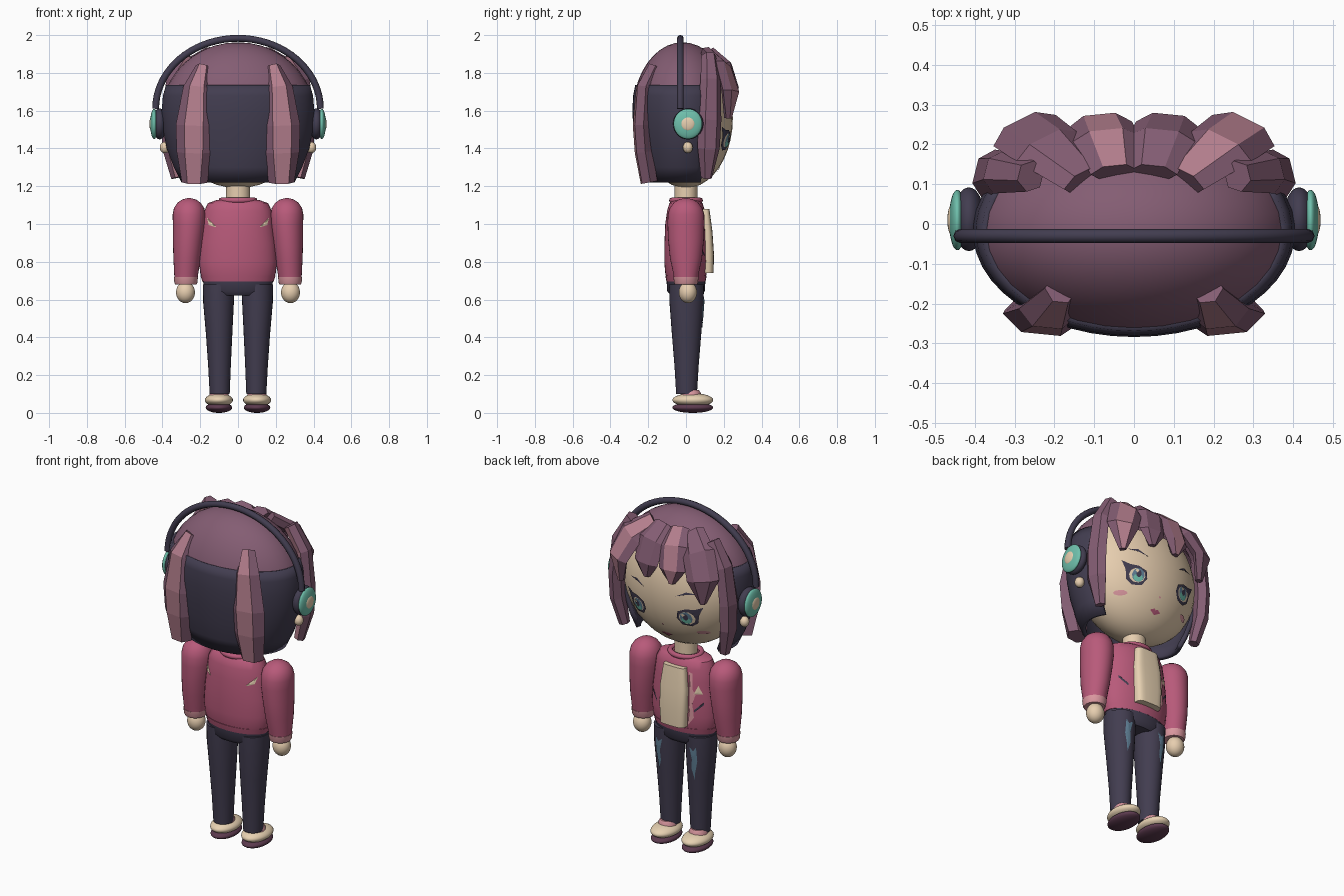
import bpy, bmesh, math
from mathutils import Vector, Matrix

cube = bpy.data.objects.get("Cube")
if cube:
    bpy.data.objects.remove(cube, do_unlink=True)


def material(name, hex_code):
    rgb = [int(hex_code[i:i + 2], 16) / 255 for i in (0, 2, 4)]
    col = [((c + 0.055) / 1.055) ** 2.4 for c in rgb] + [1]
    m = bpy.data.materials.new(name)
    m.use_nodes = True
    m.diffuse_color = col
    m.node_tree.nodes["Principled BSDF"].inputs["Base Color"].default_value = col
    return m


PLUM = material("plum hair", "845D73")
ROSE = material("rose highlight", "B57F8E")
NAVY = material("dark navy", "423D50")
SKIN = material("skin", "E8CFB0")
JACKET = material("berry jacket", "B85A7A")
PINK = material("light pink", "DB98A0")
TEAL = material("teal", "6FC0AC")
SLATE = material("slate blue", "5F7F95")
SOLE = material("sole plum", "5C3A4E")
CREAM = material("cream", "EBD5B5")


def finish(name, bm, mats, smooth=True, recalc=True):
    if recalc:
        bmesh.ops.recalc_face_normals(bm, faces=bm.faces[:])
    me = bpy.data.meshes.new(name)
    bm.to_mesh(me)
    bm.free()
    ob = bpy.data.objects.new(name, me)
    bpy.context.collection.objects.link(ob)
    for m in mats:
        me.materials.append(m)
    if smooth:
        bpy.ops.object.select_all(action='DESELECT')
        ob.select_set(True)
        bpy.context.view_layer.objects.active = ob
        bpy.ops.object.shade_smooth_by_angle(angle=math.radians(40))
    return ob


def skin_rings(bm, rings, close=True):
    for a, b in zip(rings, rings[1:]):
        n = len(a)
        for i in range(n if close else n - 1):
            j = (i + 1) % n
            bm.faces.new((a[i], a[j], b[j], b[i]))


def loft(name, profile, mat, cx=0, cy=0, n=28, power=1.0):
    """Stack of horizontal rings: (z, half width, half depth, x shift)."""
    bm = bmesh.new()
    rings = []
    for z, rx, ry, dx in profile:
        ring = []
        for i in range(n):
            a = math.tau * i / n
            c, s = (math.copysign(abs(v) ** power, v) for v in (math.cos(a), math.sin(a)))
            ring.append(bm.verts.new((cx + dx + rx * c, cy + ry * s, z)))
        rings.append(ring)
    skin_rings(bm, rings)
    bm.faces.new(rings[0])
    bm.faces.new(rings[-1])
    finish(name, bm, [mat])


def ball(name, centre, radii, mat, cut=None):
    bm = bmesh.new()
    mtx = Matrix.Translation(centre) @ Matrix.Diagonal((*radii, 1))
    bmesh.ops.create_uvsphere(bm, u_segments=32, v_segments=20, radius=1, matrix=mtx)
    if cut:
        bmesh.ops.bisect_plane(bm, geom=bm.verts[:] + bm.edges[:] + bm.faces[:],
                               plane_co=(0, 0, cut), plane_no=(0, 0, -1), clear_outer=True)
    finish(name, bm, [mat])


def tube(name, pts, radius, mat, cyclic=False):
    cu = bpy.data.curves.new(name, 'CURVE')
    cu.dimensions = '3D'
    cu.bevel_depth, cu.bevel_resolution, cu.use_fill_caps = radius, 2, True
    sp = cu.splines.new('POLY')
    sp.points.add(len(pts) - 1)
    for p, co in zip(sp.points, pts):
        p.co = (*co, 1)
    sp.use_cyclic_u, sp.use_smooth = cyclic, True
    cu.materials.append(mat)
    bpy.context.collection.objects.link(bpy.data.objects.new(name, cu))


def strand(name, path, side, normal, depth, streak=None):
    """Faceted hair lock along (x, y, z, half width) points; one facet may be rose."""
    bm = bmesh.new()
    pts = [Vector((p[0] * side, p[1], p[2])) for p in path]
    normal = Vector((normal[0] * side, normal[1], 0)).normalized()
    rings = []
    for k, p in enumerate(pts):
        t = (pts[min(k + 1, len(pts) - 1)] - pts[max(k - 1, 0)]).normalized()
        wide = t.cross(normal).normalized() * side
        out = (normal - t * normal.dot(t)).normalized()
        w = path[k][3]
        d = min(depth, w)
        rings.append([bm.verts.new(p + wide * w * math.cos(math.tau * i / 6)
                                   + out * d * math.sin(math.tau * i / 6)) for i in range(6)])
    skin_rings(bm, rings)
    if streak is not None:
        for f in list(bm.faces)[streak::6]:
            f.material_index = 1
    bm.faces.new(rings[0])
    bm.faces.new(rings[-1])
    finish(name, bm, [PLUM, ROSE], smooth=False)


def decal(name, pts, surface, mat, lift=0.004, facing=1):
    """Thin painted patch draped over a surface y(x, z)."""
    bm = bmesh.new()
    mx = sum(p[0] for p in pts) / len(pts)
    mz = sum(p[1] for p in pts) / len(pts)

    def vert(x, z):
        return bm.verts.new((x, surface(x, z) + lift * facing, z))
    mid = vert(mx, mz)
    inner = [vert((mx + x) / 2, (mz + z) / 2) for x, z in pts]
    outer = [vert(x, z) for x, z in pts]
    skin_rings(bm, [inner, outer])
    for i in range(len(pts)):
        bm.faces.new((mid, inner[i], inner[(i + 1) % len(pts)]))
    bm.normal_update()
    bmesh.ops.reverse_faces(bm, faces=[f for f in bm.faces if f.normal.y * facing < 0])
    finish(name, bm, [mat], smooth=False, recalc=False)


def oval(cx, cz, rx, rz, n=10):
    return [(cx + rx * math.cos(math.tau * i / n), cz + rz * math.sin(math.tau * i / n)) for i in range(n)]


def profile_surface(profile, cx=0, cy=0, facing=1):
    def y(x, z):
        for a, b in zip(profile, profile[1:]):
            if a[0] <= z <= b[0]:
                t = (z - a[0]) / (b[0] - a[0])
                rx, ry, dx = (a[k] + (b[k] - a[k]) * t for k in (1, 2, 3))
                return cy + facing * ry * math.sqrt(max(0, 1 - ((x - cx - dx) / rx) ** 2))
        return cy
    return y


# Head and neck
ball("head", (0, 0, 1.56), (0.37, 0.248, 0.37), SKIN)
loft("neck", [(1.08, .065, .06, 0), (1.24, .062, .06, 0)], SKIN)


def face(x, z):
    return 0.248 * math.sqrt(max(0, 1 - (x / .37) ** 2 - ((z - 1.56) / .37) ** 2))


# Face details
EYE = [(-.055, -.01), (-.045, .032), (0, .052), (.045, .053), (.09, .07),
       (.066, .02), (.056, -.03), (.02, -.056), (-.03, -.05)]
for s, tag in ((1, "left"), (-1, "right")):
    ex, ez = .155 * s, 1.445
    decal(tag + "_eye_outline", [(ex + u * s, ez + v) for u, v in EYE], face, NAVY, .006)
    decal(tag + "_eye_white", oval(ex + .004 * s, ez - .003, .044, .04), face, CREAM, .009)
    decal(tag + "_iris", oval(ex, ez - .002, .034, .038), face, SLATE, .011)
    decal(tag + "_iris_glow", oval(ex, ez - .018, .026, .02), face, TEAL, .013)
    decal(tag + "_pupil", oval(ex, ez + .004, .014, .02), face, NAVY, .015)
    decal(tag + "_eye_glint", oval(ex + .012, ez + .018, .011, .011, 4), face, CREAM, .017)
    decal(tag + "_brow", [(.10 * s, 1.565), (.16 * s, 1.597), (.215 * s, 1.59), (.16 * s, 1.583)], face, NAVY)
    decal(tag + "_blush", oval(.215 * s, 1.345, .032, .013), face, PINK)
decal("nose", oval(0, 1.365, .008, .006, 6), face, PINK)
decal("mouth", [(-.035, 1.295), (-.01, 1.306), (0, 1.30), (.01, 1.306), (.035, 1.295), (0, 1.278)], face, JACKET)

# Hair cap and back shell
ball("hair_cap", (0, -.018, 1.59), (.402, .264, .372), PLUM, cut=1.73)
shell_bm = bmesh.new()
shell = []
for z, rx, ry in ((1.22, .30, .212), (1.30, .34, .235), (1.40, .378, .25), (1.50, .398, .261),
                  (1.60, .405, .266), (1.68, .398, .262), (1.735, .382, .251)):
    shell.append([shell_bm.verts.new((rx * math.cos(a), -.018 + ry * math.sin(a), z))
                  for a in (math.radians(-207 + 234 * i / 30) for i in range(31))])
skin_rings(shell_bm, shell, close=False)
thick = finish("hair_back", shell_bm, [NAVY], recalc=False).modifiers.new("thickness", 'SOLIDIFY')
thick.thickness, thick.offset = .025, -1

# Hair locks
BACK = [(.185, -.165, 1.83, .04), (.215, -.22, 1.72, .075), (.23, -.235, 1.52, .1),
        (.23, -.225, 1.38, .095), (.23, -.195, 1.22, .068)]
TEMPLE = [(.26, .12, 1.89, .04), (.34, .13, 1.76, .055), (.365, .125, 1.55, .064),
          (.36, .12, 1.4, .06), (.325, .108, 1.245, .03)]
OUTER = [(.13, .11, 1.90, .06), (.22, .195, 1.83, .09), (.275, .235, 1.70, .088), (.265, .222, 1.56, .02)]
INNER = [(.05, .13, 1.91, .06), (.07, .215, 1.84, .085), (.085, .25, 1.72, .08), (.08, .245, 1.64, .02)]
for s, tag in ((1, "left"), (-1, "right")):
    strand(tag + "_back_lock", BACK, s, (.1, -1), .048, 1)
    strand(tag + "_temple_lock", TEMPLE, s, (1, .25), .04, 5)
    strand(tag + "_outer_bang", OUTER, s, (.5, 1), .035, 1 if s > 0 else None)
    strand(tag + "_inner_bang", INNER, s, (.1, 1), .03, 1 if s < 0 else None)

# Headphones and earrings
tube("headband", [(.436 * math.cos(a), -.03, 1.61 + .373 * math.sin(a))
                  for a in (math.pi * i / 36 for i in range(37))], .018, NAVY)
for s, tag in ((1, "left"), (-1, "right")):
    ball(tag + "_ear_pad", (.415 * s, .012, 1.53), (.04, .08, .082), NAVY)
    ball(tag + "_ear_cup", (.444 * s, .01, 1.53), (.021, .076, .08), TEAL)
    ball(tag + "_ear_button", (.459 * s, .01, 1.53), (.01, .037, .037), SKIN)
    ball(tag + "_earring", (.388 * s, .01, 1.405), (.026, .026, .03), SKIN)

# Jacket body
TORSO = [(.70, .186, .1, 0), (.74, .2, .11, 0), (.80, .207, .115, 0), (.90, .2, .114, 0), (1.0, .187, .11, 0),
         (1.07, .178, .1, 0), (1.11, .16, .088, 0), (1.128, .11, .07, 0)]
loft("jacket", TORSO, JACKET, n=36)
loft("jacket_hem", [(.695, .189, .103, 0), (.712, .194, .107, 0), (.728, .199, .11, 0)], JACKET)
tube("collar", [(.088 * math.cos(math.tau * i / 28), .075 * math.sin(math.tau * i / 28), 1.125)
                for i in range(28)], .015, JACKET, True)
loft("shirt_front", [(.74, .08, .052, 0), (.84, .086, .054, 0), (.96, .086, .046, 0), (1.08, .07, .03, 0)],
     CREAM, cy=.094, power=.5)

front = profile_surface(TORSO)
rear = profile_surface(TORSO, facing=-1)
decal("jacket_trim", [(-.085, .75), (-.085, 1.06), (-.105, 1.05), (-.11, .96), (-.125, .93),
                      (-.11, .88), (-.12, .80)], front, PINK)
decal("triangle_patch", [(-.115, .935), (-.16, .935), (-.137, .985)], front, CREAM)
for s, tag in ((1, "left"), (-1, "right")):
    decal(tag + "_jacket_bar", [(.12 * s, .83), (.165 * s, .875), (.165 * s, .89), (.12 * s, .845)], front, NAVY)
    decal(tag + "_back_slash", [(.165 * s, 1.035), (.115 * s, .985), (.125 * s, .985), (.155 * s, .995)],
          rear, CREAM, facing=-1)

# Hips
loft("hips", [(.622, .15, .08, 0), (.645, .178, .1, 0), (.705, .186, .103, 0)], NAVY, n=36)

# Limbs
ARM = [(.70, .06, .062, .017), (.74, .064, .068, .015), (.82, .072, .085, .011), (.92, .081, .095, .005),
       (1.0, .086, .098, 0), (1.05, .087, .097, 0), (1.085, .08, .086, 0), (1.112, .062, .066, 0),
       (1.13, .036, .038, 0), (1.137, .008, .008, 0)]
LEG = [(.10, .053, .055, -.004), (.25, .06, .064, -.003), (.42, .07, .078, -.001), (.58, .081, .09, .002),
       (.68, .083, .092, .002)]
TEAR = [(-.022, .62), (.004, .60), (.02, .625), (.024, .54), (.01, .47), (.006, .43), (-.01, .49), (-.006, .55)]
for s, tag in ((1, "left"), (-1, "right")):
    loft(tag + "_sleeve", [(z, a, b, d * s) for z, a, b, d in ARM], JACKET, cx=.259 * s)
    loft(tag + "_cuff", [(.68, .056, .058, 0), (.69, .061, .063, 0), (.72, .064, .067, 0)], PINK, cx=.276 * s)
    ball(tag + "_hand", (.278 * s, .01, .638), (.05, .048, .057), SKIN)
    leg = [(z, a, b, d * s) for z, a, b, d in LEG]
    loft(tag + "_leg", leg, NAVY, cx=.101 * s, cy=.003)
    decal(tag + "_leg_tear", [(.11 * s + u * s, z) for u, z in TEAR],
          profile_surface(leg, .101 * s, .003), SLATE)
    loft(tag + "_sock", [(.07, .052, .055, 0), (.105, .05, .052, 0), (.122, .04, .042, 0)],
         PINK, cx=.1 * s, cy=.026)
    ball(tag + "_shoe", (.101 * s, .036, .068), (.074, .108, .036), CREAM)
    ball(tag + "_sole", (.101 * s, .036, .028), (.07, .108, .028), SOLE)
